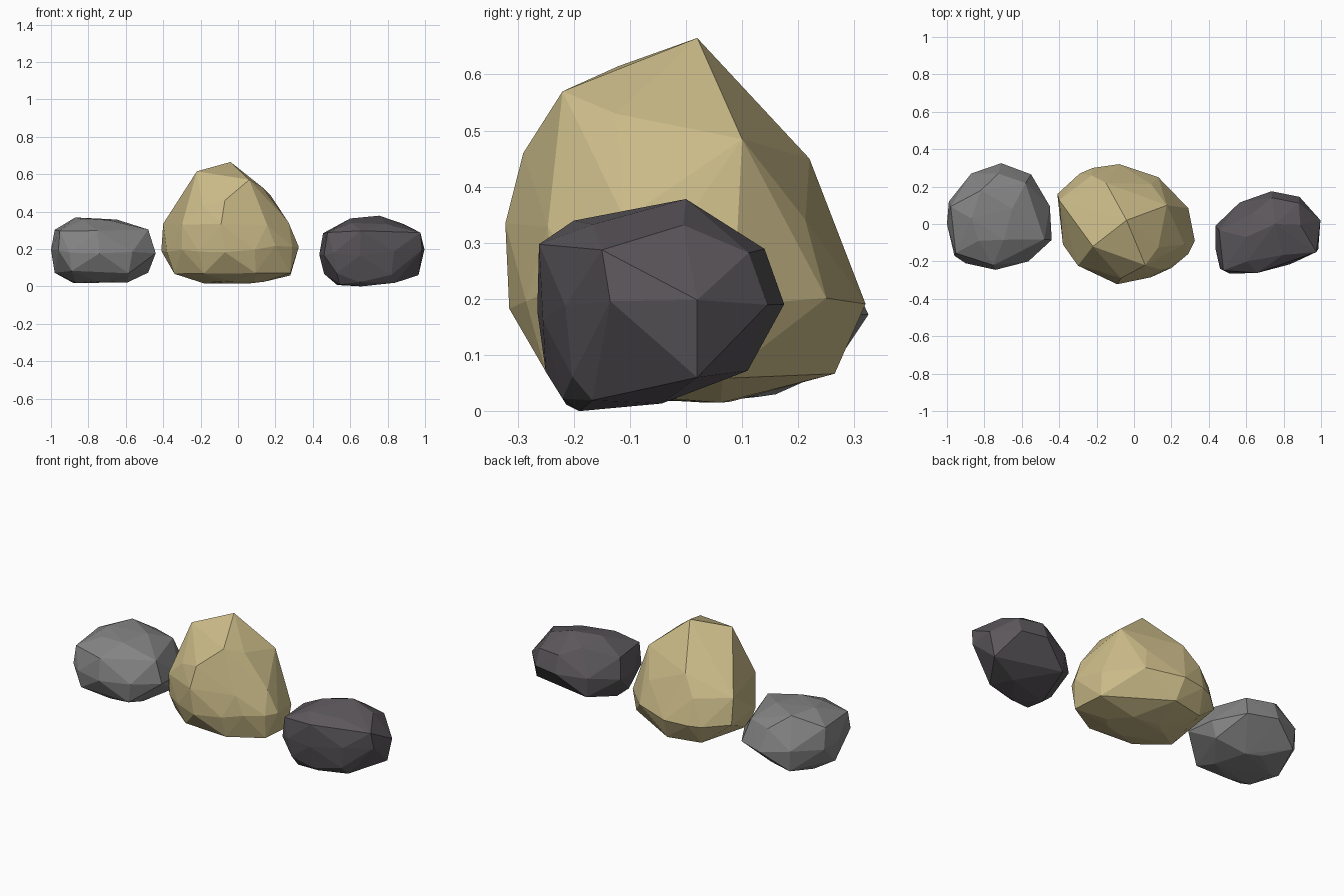
import bpy, bmesh, random

random.seed(4)


def material(name, rgb):
    m = bpy.data.materials.new(name)
    m.diffuse_color = (*rgb, 1)
    return m


def fit(points, x0, x1, y0, y1):
    """Stretch an outline so that it fills the given x and y range."""
    xs, ys = [p[0] for p in points], [p[1] for p in points]
    return [(x0 + (x - min(xs)) / (max(xs) - min(xs)) * (x1 - x0),
             y0 + (y - min(ys)) / (max(ys) - min(ys)) * (y1 - y0)) for x, y in points]


def rock(name, mat, outline, middle_z, levels, crest):
    """Faceted stone: widest outline, thinned rings at other levels, crest points, hulled."""
    bm = bmesh.new()
    for x, y in outline:
        bm.verts.new((x, y, middle_z + random.uniform(-0.02, 0.02)))
    for i, (z, *box) in enumerate(levels):
        for x, y in fit(outline[i % 2::2], *box):
            bm.verts.new((x, y, max(0, z + random.uniform(-0.008, 0.008))))
    for p in crest:
        bm.verts.new(p)
    bmesh.ops.convex_hull(bm, input=bm.verts[:])
    bmesh.ops.delete(bm, geom=[v for v in bm.verts if not v.link_faces], context='VERTS')
    bmesh.ops.recalc_face_normals(bm, faces=bm.faces[:])
    me = bpy.data.meshes.new(name)
    bm.to_mesh(me)
    bm.free()
    me.materials.append(mat)
    bpy.context.collection.objects.link(bpy.data.objects.new(name, me))


sand = material("sandstone", (0.60, 0.50, 0.25))
grey = material("mid grey stone", (0.23, 0.23, 0.23))
dark = material("dark grey stone", (0.105, 0.095, 0.105))

# tall sandstone boulder in the middle
rock("tall_boulder", sand,
     [(-0.41, 0.16), (-0.38, -0.11), (-0.30, -0.21), (-0.21, -0.26), (-0.07, -0.315),
      (0.09, -0.285), (0.20, -0.235), (0.29, -0.16), (0.325, -0.09), (0.29, 0.085),
      (0.13, 0.25), (-0.08, 0.32), (-0.22, 0.30), (-0.29, 0.27)], 0.20,
     [(0.02, -0.18, 0.14, -0.14, 0.08), (0.065, -0.34, 0.28, -0.25, 0.265),
      (0.335, -0.40, 0.27, -0.322, 0.26)],
     [(-0.04, 0.02, 0.665), (-0.22, -0.12, 0.615), (0.06, -0.22, 0.57),
      (0.13, -0.125, 0.53), (0.175, 0.10, 0.485), (-0.07, -0.29, 0.46),
      (-0.15, 0.22, 0.45), (-0.19, -0.25, 0.43)])

# low grey stone on the left
rock("left_stone", grey,
     [(-0.71, 0.325), (-0.87, 0.27), (-0.99, 0.12), (-1.0, 0.0), (-0.96, -0.17),
      (-0.90, -0.21), (-0.74, -0.245), (-0.565, -0.20), (-0.44, -0.085),
      (-0.45, 0.095), (-0.55, 0.265)], 0.18,
     [(0.025, -0.88, -0.59, -0.13, 0.16), (0.075, -0.98, -0.48, -0.20, 0.26),
      (0.30, -0.98, -0.48, -0.22, 0.27), (0.362, -0.87, -0.65, -0.09, 0.18)], [])

# low dark stone on the right
rock("right_stone", dark,
     [(0.735, 0.175), (0.565, 0.115), (0.435, -0.01), (0.435, -0.13), (0.46, -0.24),
      (0.51, -0.265), (0.65, -0.255), (0.835, -0.215), (0.985, -0.135),
      (0.997, 0.02), (0.885, 0.145)], 0.18,
     [(0.015, 0.53, 0.84, -0.22, -0.03), (0.065, 0.46, 0.965, -0.25, 0.11),
      (0.29, 0.455, 0.975, -0.262, 0.14), (0.335, 0.56, 0.89, -0.20, 0.06)],
     [(0.755, 0.0, 0.378), (0.66, -0.19, 0.0), (0.60, -0.07, 0.363)])
